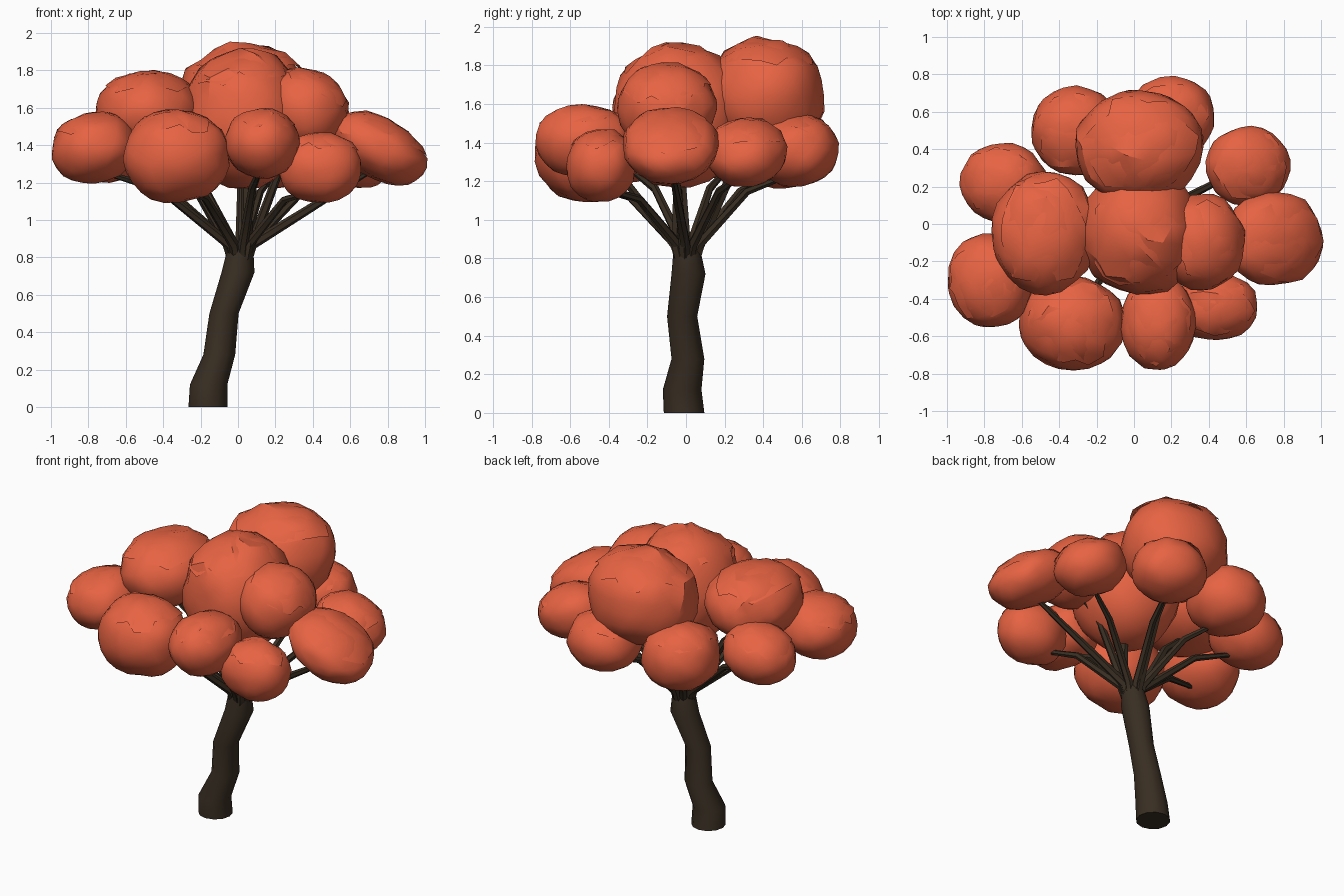
import bpy, bmesh, math, random
from mathutils import Vector, Matrix, noise

if "Cube" in bpy.data.objects:
    bpy.data.objects.remove(bpy.data.objects["Cube"])

random.seed(4)


def material(name, rgb):
    m = bpy.data.materials.new(name)
    m.diffuse_color = (*rgb, 1)
    m.use_nodes = True
    m.node_tree.nodes["Principled BSDF"].inputs["Base Color"].default_value = m.diffuse_color
    return m


BARK = material("bark", (0.040, 0.027, 0.016))
LEAF = material("red_leaves", (0.80, 0.125, 0.055))


def finish(bm, name, mat, angle):
    bmesh.ops.recalc_face_normals(bm, faces=bm.faces)
    me = bpy.data.meshes.new(name)
    bm.to_mesh(me)
    bm.free()
    me.materials.append(mat)
    ob = bpy.data.objects.new(name, me)
    bpy.context.collection.objects.link(ob)
    bpy.context.view_layer.objects.active = ob
    ob.select_set(True)
    bpy.ops.object.shade_smooth_by_angle(angle=math.radians(angle))
    ob.select_set(False)
    return ob


def tube(name, path, sides, level=False):
    """Capped tube through (x, y, z, radius) points."""
    bm = bmesh.new()
    pts = [Vector(p[:3]) for p in path]
    rings = []
    for i, p in enumerate(pts):
        d = pts[min(i + 1, len(pts) - 1)] - pts[max(i - 1, 0)]
        q = Vector((0, 0, 1)).rotation_difference(Vector((0, 0, 1)) if level else d)
        r = path[i][3]
        rings.append([bm.verts.new(p + q @ Vector((r * math.cos(a), r * math.sin(a), 0)))
                      for a in (2 * math.pi * k / sides for k in range(sides))])
    for a, b in zip(rings, rings[1:]):
        for k in range(sides):
            n = (k + 1) % sides
            bm.faces.new((a[k], a[n], b[n], b[k]))
    bm.faces.new(rings[0])
    bm.faces.new(rings[-1])
    return finish(bm, name, BARK, 50)


# Crooked trunk with a slightly swollen fork
tube("trunk", [(-0.16, -0.01, 0, 0.105), (-0.157, -0.02, 0.12, 0.1),
               (-0.1, 0.01, 0.28, 0.085), (-0.075, -0.02, 0.5, 0.078),
               (0.0, 0.013, 0.72, 0.088), (0.012, 0.005, 0.84, 0.07)], 12, True)

# Foliage clumps: centre, radii, downward tilt toward +x
CLUMPS = [
    ("crown_back", (0.03, 0.415, 1.64), (0.345, 0.30, 0.305), 0),
    ("crown_centre", (0.03, -0.04, 1.54), (0.32, 0.34, 0.37), 0),
    ("upper_left", (-0.48, -0.05, 1.575), (0.28, 0.33, 0.225), 0),
    ("upper_right", (0.36, -0.1, 1.59), (0.23, 0.26, 0.215), 0.55),
    ("far_right", (0.75, -0.08, 1.385), (0.28, 0.25, 0.16), 0.5),
    ("back_right", (0.61, 0.31, 1.35), (0.23, 0.21, 0.17), 0.3),
    ("back", (0.2, 0.57, 1.36), (0.23, 0.22, 0.19), 0),
    ("back_left", (-0.31, 0.5, 1.37), (0.24, 0.24, 0.21), 0),
    ("left_back", (-0.7, 0.22, 1.38), (0.23, 0.215, 0.18), -0.2),
    ("left_front", (-0.77, -0.3, 1.385), (0.23, 0.25, 0.19), -0.2),
    ("front_left", (-0.33, -0.53, 1.34), (0.285, 0.25, 0.25), 0),
    ("front_centre", (0.13, -0.53, 1.41), (0.2, 0.25, 0.185), 0),
    ("front_right", (0.44, -0.44, 1.28), (0.225, 0.18, 0.19), 0),
]

for i, (name, c, rad, tilt) in enumerate(CLUMPS):
    # Lumpy body plus a ragged overlapping cap of leaves
    bm = bmesh.new()
    for layer in range(2):
        turn = Matrix.Rotation(i + layer * 2.1, 4, (0.3, 0.5, 1))
        made = bmesh.ops.create_icosphere(bm, subdivisions=3, radius=1, matrix=turn)["verts"]
        for v in made:
            p = v.co.copy()
            box = 1 / (sum(abs(t) ** 2.1 for t in p) ** (1 / 2.1))
            lump = 0.06 * noise.noise(p * 1.9 + Vector((i * 7.3, layer * 5, 0)))
            rough = random.uniform(-1, 1) * (0.035 if p.z > 0.3 else 0.015)
            v.co *= box + lump + rough
        if layer:
            bmesh.ops.delete(bm, geom=[v for v in made if v.co.z < 0.45], context='VERTS')
    bm.transform(Matrix.Translation(c) @ Matrix.Rotation(tilt, 4, 'Y') @ Matrix.Diagonal((*rad, 1)))
    finish(bm, "foliage_" + name, LEAF, 30)

    # Branch from the fork, rising steeply then arching out into the clump
    out = Vector((c[0], c[1], 0)).normalized()
    start = Vector((0.012, 0.005, 0.76)) + out * 0.03
    end = Vector(c) - Vector((0, 0, rad[2] * 0.6))
    thick = 0.55 + 1.4 * max(rad)
    knee = Vector((0.012, 0.005, 0.87)) + out * 0.065
    lift = 0.0 if name == "far_right" else 0.09
    mid = knee.lerp(end, 0.5) + Vector((0, 0, lift))
    tube("branch_" + name, [(*start, 0.03 * thick), (*knee, 0.03 * thick),
                            (*mid, 0.024 * thick), (*end, 0.014 * thick)], 6)
